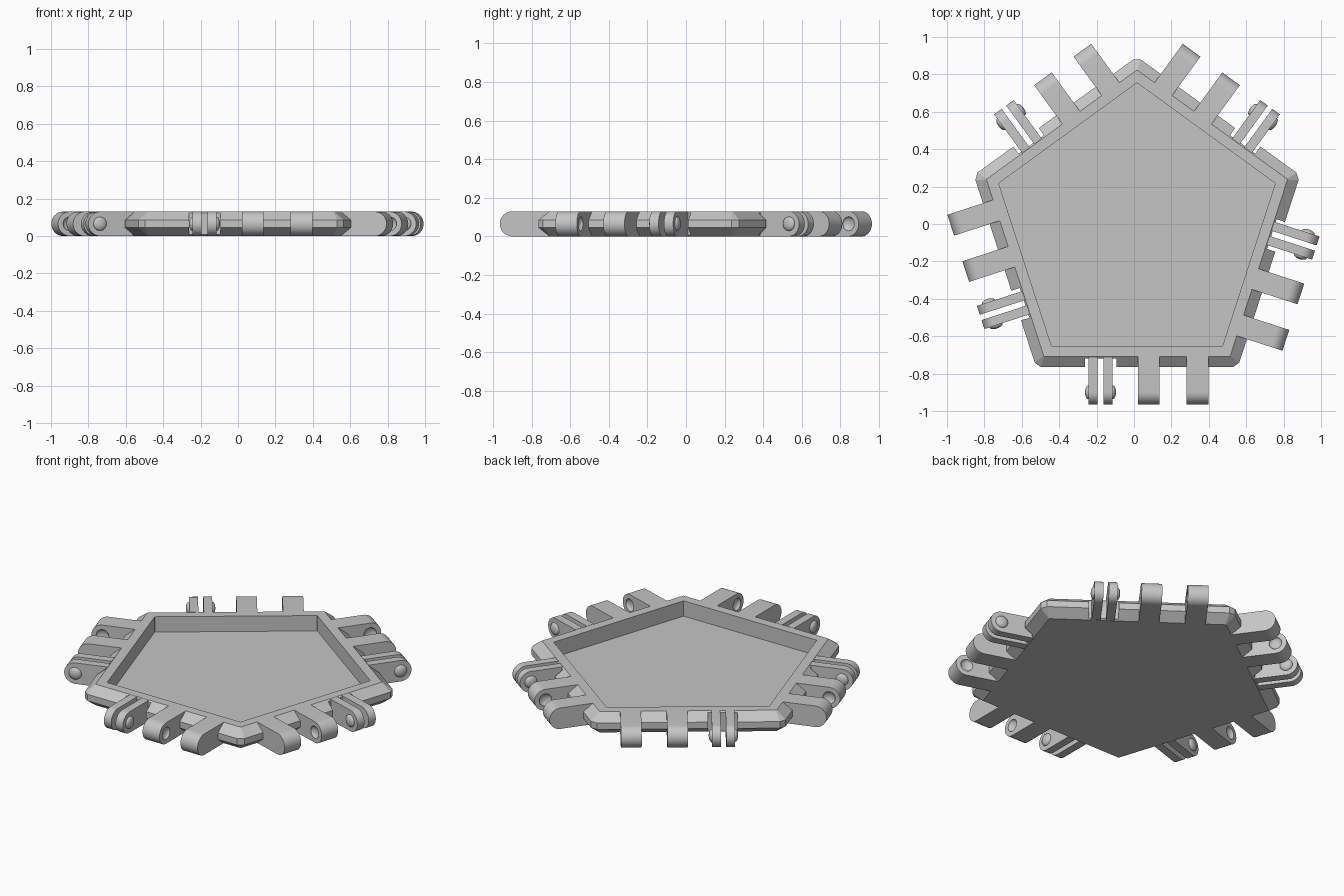
import bpy, bmesh, math
from mathutils import Matrix, Vector

old = bpy.data.objects.get("Cube")
if old:
    bpy.data.objects.remove(old, do_unlink=True)

grey = bpy.data.materials.new("plain_grey")
grey.use_nodes = True
colour = (0.56, 0.56, 0.56, 1)
grey.diffuse_color = colour
grey.node_tree.nodes["Principled BSDF"].inputs["Base Color"].default_value = colour

CENTRE = Vector((0.016, -0.023, 0))
HEIGHT = 0.13
HALF = HEIGHT / 2
AXIS = 0.877                      # hinge pin distance from the centre
THIN = [(-0.26, -0.21), (-0.18, -0.13)]
WIDE = [(0.005, 0.121), (0.265, 0.382)]
# each side: outward angle in degrees, and whether its hinge order is mirrored
SIDES = [(-90, 1), (-18, -1), (54, 1), (126, -1), (198, -1)]


def side_point(angle, t, a, z):
    """Point at t along a side, a outward from the centre, z up."""
    r = math.radians(angle)
    out = Vector((math.cos(r), math.sin(r), 0))
    along = Vector((-math.sin(r), math.cos(r), 0))
    return CENTRE + out * a + along * t + Vector((0, 0, z))


def make_object(name, bm, smooth=True):
    bmesh.ops.recalc_face_normals(bm, faces=bm.faces)
    mesh = bpy.data.meshes.new(name)
    bm.to_mesh(mesh)
    bm.free()
    mesh.materials.append(grey)
    obj = bpy.data.objects.new(name, mesh)
    bpy.context.collection.objects.link(obj)
    if smooth:
        shade(obj)
    return obj


def select_only(obj):
    bpy.ops.object.select_all(action='DESELECT')
    obj.select_set(True)
    bpy.context.view_layer.objects.active = obj


def shade(obj):
    select_only(obj)
    bpy.ops.object.shade_smooth_by_angle(angle=math.radians(30))


def cut(obj, cutter):
    cutter.hide_render = True
    mod = obj.modifiers.new("cut", 'BOOLEAN')
    mod.operation = 'DIFFERENCE'
    mod.solver = 'EXACT'
    mod.object = cutter
    select_only(obj)
    bpy.ops.object.modifier_apply(modifier=mod.name)
    bpy.data.objects.remove(cutter, do_unlink=True)


def loft(bm, rings):
    """Bridge closed rings of points and cap both ends."""
    rows = [[bm.verts.new(p) for p in ring] for ring in rings]
    for low, high in zip(rows, rows[1:]):
        for i in range(len(low)):
            j = (i + 1) % len(low)
            bm.faces.new((low[i], low[j], high[j], high[i]))
    bm.faces.new(rows[0])
    bm.faces.new(rows[-1])


def slab(bm, angle, flip, span, profile):
    """Extrude an (a, z) profile across a span of a side."""
    loft(bm, [[side_point(angle, flip * t, a, z) for a, z in profile] for t in span])


def button(bm, angle, flip, t, depth):
    """Flattened sphere on the hinge axis."""
    place = (Matrix.Translation(side_point(angle, flip * t, AXIS, HALF))
             @ Matrix.Rotation(math.radians(angle), 4, 'Z')
             @ Matrix.Rotation(math.pi / 2, 4, 'X')
             @ Matrix.Diagonal((0.037, 0.037, depth, 1)))
    bmesh.ops.create_uvsphere(bm, u_segments=24, v_segments=12, radius=1, matrix=place)


def prong_profile(start):
    arc = [-math.pi / 2 + math.pi * i / 20 for i in range(21)]
    pts = [(AXIS + HALF * math.cos(r), HALF + HALF * math.sin(r)) for r in arc]
    return [(start, 0)] + pts + [(start, HEIGHT)]


# Five-sided tray with bevelled rim, clipped corners and a sunken floor
def pentagon(apothem, z, clip):
    half = apothem * math.tan(math.pi / 5) - clip
    return [side_point(angle, t, apothem, z) for angle, _ in SIDES for t in (-half, half)]


bm = bmesh.new()
loft(bm, [pentagon(*row) for row in [
    (0.685, 0, 0.003), (0.742, 0.045, 0.025), (0.742, 0.085, 0.025),
    (0.685, HEIGHT, 0.003), (0.629, HEIGHT, 0.001), (0.629, 0.035, 0.001)]])
tray = make_object("tray", bm, smooth=False)

# Clearance notches around the thin prongs
bm = bmesh.new()
for angle, flip in SIDES:
    slab(bm, angle, flip, (-0.277, -0.11), [(0.695, -0.1), (0.8, -0.1), (0.8, 0.3), (0.695, 0.3)])
cut(tray, make_object("notch_cutter", bm, smooth=False))

# Thin paired prongs
bm = bmesh.new()
for angle, flip in SIDES:
    for span in THIN:
        slab(bm, angle, flip, span, prong_profile(0.687))
make_object("thin_prongs", bm)

# Rounded pins on the outer faces of each thin pair
bm = bmesh.new()
for angle, flip in SIDES:
    for t in (THIN[0][0], THIN[1][1]):
        button(bm, angle, flip, t, 0.018)
make_object("hinge_pins", bm)

# Wide prongs with dimples on the faces that look at each other
bm = bmesh.new()
dimples = bmesh.new()
for angle, flip in SIDES:
    for span in WIDE:
        slab(bm, angle, flip, span, prong_profile(0.685))
    for t in (WIDE[0][1], WIDE[1][0]):
        button(dimples, angle, flip, t, 0.02)
wide = make_object("wide_prongs", bm, smooth=False)
cut(wide, make_object("dimple_cutter", dimples, smooth=False))
shade(wide)
